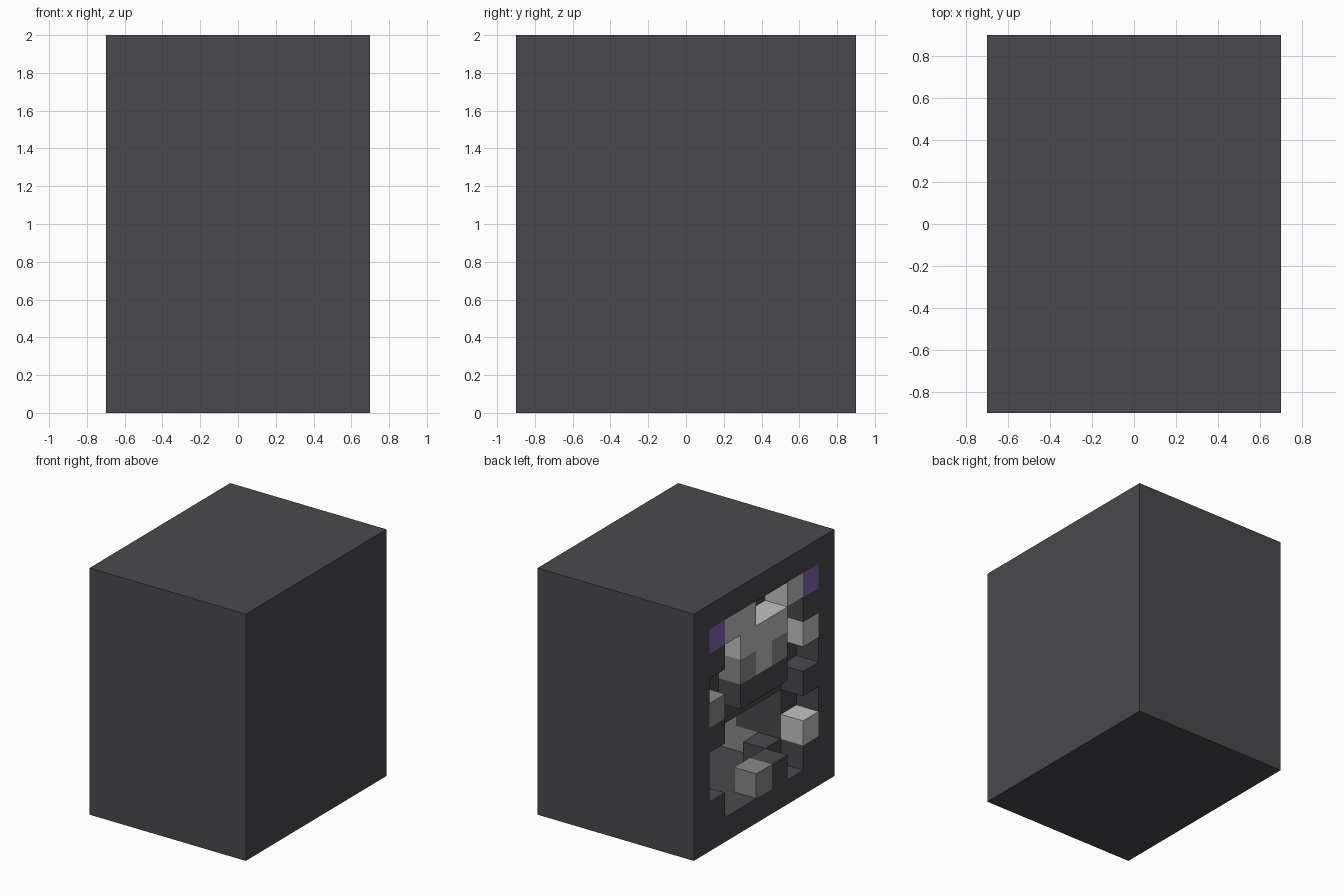
import bpy
import bmesh
from mathutils import Vector

cube = bpy.data.objects.get("Cube")
if cube:
    bpy.data.objects.remove(cube)

UNIT = 0.2
DEPTH, WIDTH, HEIGHT = 7, 9, 10  # block counts along x, y, z


def make_material(name, color):
    mat = bpy.data.materials.new(name)
    mat.use_nodes = True
    rgba = (*color, 1.0)
    mat.diffuse_color = rgba
    mat.node_tree.nodes["Principled BSDF"].inputs["Base Color"].default_value = rgba
    return mat


PARTS = {
    "D": ("casing", make_material("charcoal", (0.068, 0.066, 0.074))),
    "L": ("light_blocks", make_material("light grey", (0.53, 0.54, 0.53))),
    "M": ("grey_blocks", make_material("mid grey", (0.25, 0.25, 0.25))),
    "P": ("corner_lamps", make_material("purple", (0.24, 0.125, 0.46))),
}

# Solid casing of equal blocks, indexed by depth, column and row
grid = {(d, c, r): "D"
        for d in range(DEPTH) for c in range(WIDTH) for r in range(HEIGHT)}

# Hollow chamber behind the lower opening
for d in range(1, DEPTH - 1):
    for c in range(2, WIDTH - 2):
        for r in range(1, 4):
            del grid[d, c, r]
grid[1, 6, 1] = "D"

# Grey patch on the chamber's side wall
for key in ((2, 7, 1), (3, 7, 1), (3, 7, 2)):
    grid[key] = "M"

# Blocks in the open side, from the top row down; a dot is an opening
PATTERN = (
    "PLL..LP",
    "D.LLL.D",
    "..MLM.L",
    "M.DDD..",
    "D.....D",
    ".......",
    "......L",
    "D..MD.D",
)
for i, line in enumerate(PATTERN):
    for c, letter in enumerate(line, 1):
        key = (0, c, len(PATTERN) - i)
        if letter == ".":
            del grid[key]
        else:
            grid[key] = letter


def position(p):
    """Turn block coordinates into model space."""
    return Vector(((p[0] - DEPTH / 2) * UNIT, (WIDTH / 2 - p[1]) * UNIT, p[2] * UNIT))


def build_part(letter, name, mat):
    """Make the exposed block sides of one colour as a merged mesh."""
    bm = bmesh.new()
    for cell in (k for k, v in grid.items() if v == letter):
        for axis in range(3):
            for side in (0, 1):
                step = Vector((0, 0, 0))
                step[axis] = 2 * side - 1
                if tuple(int(a + b) for a, b in zip(cell, step)) in grid:
                    continue
                corner = Vector(cell)
                corner[axis] += side
                u, v = Vector((0, 0, 0)), Vector((0, 0, 0))
                u[(axis + 1) % 3] = 1
                v[(axis + 2) % 3] = 1
                points = [corner, corner + u, corner + u + v, corner + v]
                face = bm.faces.new([bm.verts.new(position(p)) for p in points])
                face.normal_update()
                outward = Vector((step.x, -step.y, step.z))
                if face.normal.dot(outward) < 0:
                    face.normal_flip()
    bmesh.ops.remove_doubles(bm, verts=bm.verts, dist=0.001)
    bmesh.ops.dissolve_limit(bm, angle_limit=0.02, verts=bm.verts, edges=bm.edges)
    mesh = bpy.data.meshes.new(name)
    bm.to_mesh(mesh)
    bm.free()
    mesh.materials.append(mat)
    bpy.context.collection.objects.link(bpy.data.objects.new(name, mesh))


for letter, (name, mat) in PARTS.items():
    build_part(letter, name, mat)
